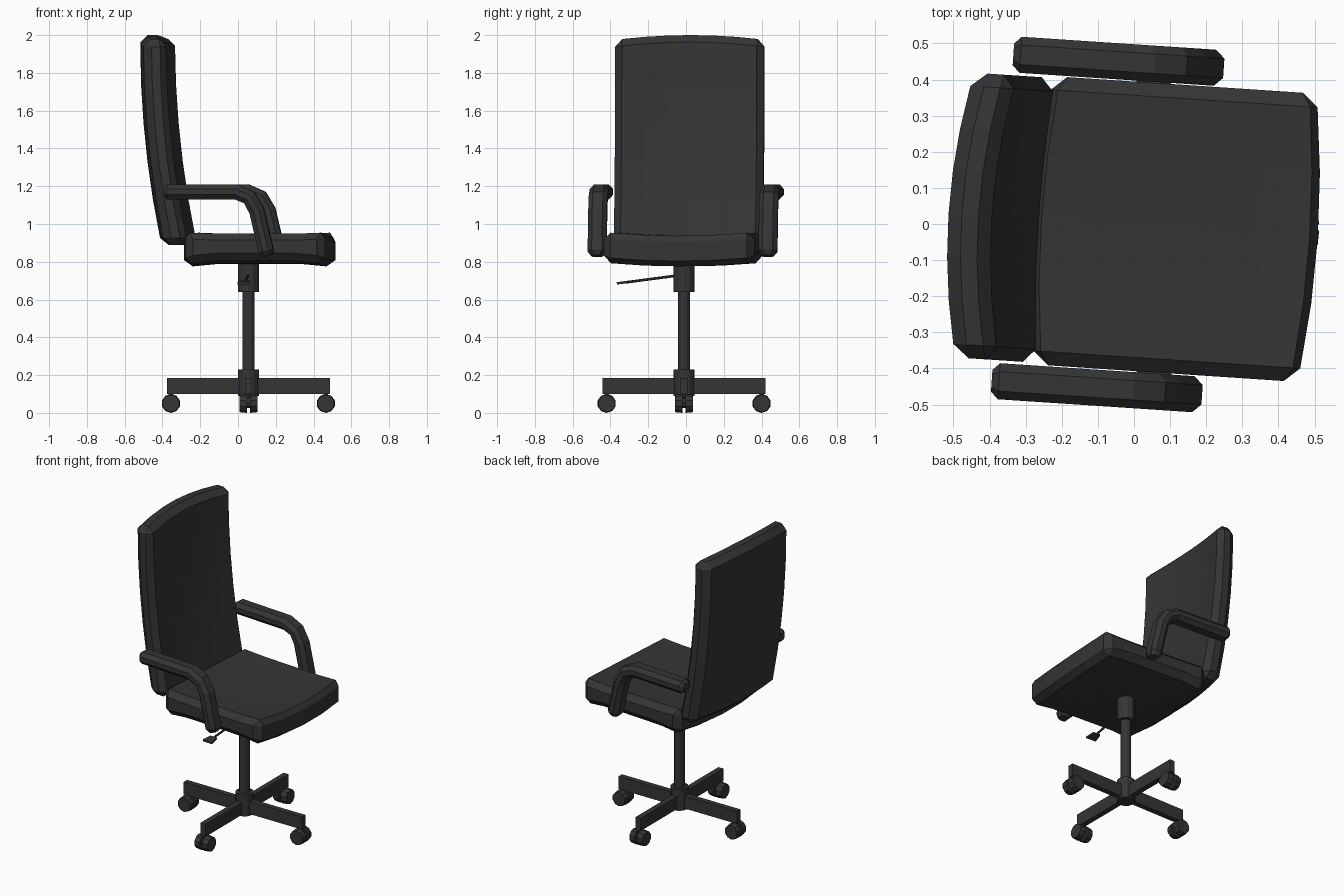
import bpy, bmesh, math
from mathutils import Vector, Matrix

if "Cube" in bpy.data.objects:
    bpy.data.objects.remove(bpy.data.objects["Cube"])

CX, CY = 0.055, -0.01            # column axis
TURN = Matrix.Rotation(math.radians(-3.8), 4, 'Z')
dark = bpy.data.materials.new("dark_grey")
dark.diffuse_color = (0.035, 0.035, 0.035, 1)
dark.use_nodes = True
dark.node_tree.nodes["Principled BSDF"].inputs["Base Color"].default_value = dark.diffuse_color


def finish(bm, name, turned=False):
    bmesh.ops.recalc_face_normals(bm, faces=bm.faces)
    me = bpy.data.meshes.new(name)
    bm.to_mesh(me)
    bm.free()
    me.materials.append(dark)
    ob = bpy.data.objects.new(name, me)
    bpy.context.collection.objects.link(ob)
    ob.matrix_world = Matrix.Translation((CX, CY, 0)) @ (TURN if turned else Matrix())
    return ob


def box(bm, size, mat=Matrix()):
    return bmesh.ops.create_cube(bm, size=1, matrix=mat @ Matrix.Diagonal((*size, 1)))['verts']


def cyl(bm, r1, r2, depth, mat, sides=12):
    bmesh.ops.create_cone(bm, cap_ends=True, segments=sides, radius1=r1, radius2=r2,
                          depth=depth, matrix=mat)


def cushion(name, size, centre, cuts, chamfer, bend):
    """Chamfered box, sliced along the given axes, then bent."""
    bm = bmesh.new()
    box(bm, size, Matrix.Translation(centre))
    bmesh.ops.bevel(bm, geom=bm.edges[:], offset=chamfer, segments=1, affect='EDGES', profile=0.5)
    for axis, n in cuts:
        for i in range(1, n):
            co = Vector(centre)
            co[axis] += (i / n - 0.5) * (size[axis] - 2 * chamfer)
            no = Vector((0, 0, 0))
            no[axis] = 1
            bmesh.ops.bisect_plane(bm, geom=bm.verts[:] + bm.edges[:] + bm.faces[:],
                                   plane_co=co, plane_no=no)
    for v in bm.verts:
        bend(v.co)
    return finish(bm, name, True)


# Seat: dished top, bowed front and rear edges, raised underside with a rim
def bend_seat(p):
    u, w = (p.x - 0.06) / 0.36, p.y / 0.4
    if p.z > 0.95 and abs(u) > 0.85:              # narrow chamfer at front and rear
        p.x += math.copysign(0.018, u)
    p.x += math.copysign(0.03, u) * min(1, abs(u)) * (1 - w * w)
    p.z -= 0.02 * (1 - w * w)
    p.z += (0.022 if p.z < 0.86 else -0.01) * max(0, 1 - u ** 6)


cushion("seat", (0.73, 0.80, 0.176), (0.06, 0, 0.874), [(0, 6), (1, 4)], 0.038, bend_seat)


# Backrest: reclining curve, wrapped round the sitter, thicker at the foot, arched top
def bend_back(p):
    w, front = p.y / 0.395, p.x > 0.02
    low = max(0, min(1, 1.95 - p.z))
    p.x += -0.51 + 0.10 * (1.95 - p.z) ** 2 + 0.045 * w * w
    if front:
        p.x += 0.025 * low * (1 - w * w)
    p.z += (0.025 * (1 - w * w) if p.z > 1.9 else 0)


cushion("backrest", (0.12, 0.79, 1.085), (0, 0, 1.4325), [(1, 6), (2, 5)], 0.037, bend_back)


# Armrests: chamfered section swept along a bent path
def armrest(name, side):
    path = [Vector((x - CX, z)) for x, z in
            [(-0.365, 1.17), (-0.345, 1.17), (0.02, 1.17), (0.09, 1.14),
             (0.13, 1.07), (0.18, 0.855), (0.186, 0.83)]]
    section = [(-.05, -.015), (-.027, -.04), (.027, -.04), (.05, -.015),
               (.05, .015), (.027, .04), (-.027, .04), (-.05, .015)]
    bm = bmesh.new()
    rings = []
    last = len(path) - 1
    for i, p in enumerate(path):
        t = ((path[min(i + 1, last)] - p).normalized() + (p - path[max(i - 1, 0)]).normalized()).normalized()
        n = Vector((-t.y, t.x))
        k = 0.6 if i in (0, last) else 1
        rings.append([bm.verts.new((p.x + n.x * b * k, side * 0.453 + a * k, p.y + n.y * b * k))
                      for a, b in section])
    for r, s in zip(rings, rings[1:]):
        for j in range(8):
            bm.faces.new((r[j], r[(j + 1) % 8], s[(j + 1) % 8], s[j]))
    bm.faces.new(rings[0])
    bm.faces.new(rings[-1])
    finish(bm, name, True)


armrest("left_armrest", 1)
armrest("right_armrest", -1)

# Column: hub, gas lift and sleeve
for name, r, z0, z1 in [("hub", 0.055, 0.09, 0.23), ("gas_lift", 0.032, 0.2, 0.66),
                        ("sleeve", 0.055, 0.64, 0.80)]:
    bm = bmesh.new()
    cyl(bm, r, r, z1 - z0, Matrix.Translation((0, 0, (z0 + z1) / 2)))
    finish(bm, name)

# Height lever: thin rod with a flat paddle
bm = bmesh.new()
a, b = Vector((0, -0.03, 0.728)), Vector((0, -0.31, 0.691))
tilt = (b - a).to_track_quat('Z', 'Y').to_matrix().to_4x4()
cyl(bm, 0.007, 0.007, (b - a).length, Matrix.Translation((a + b) / 2) @ tilt, 6)
paddle = box(bm, (0.07, 0.06, 0.012),
             Matrix.Translation((0, -0.325, 0.69)) @ Matrix.Rotation(0.13, 4, 'X'))
for v in paddle:
    if v.co.y > -0.325:
        v.co.x *= 0.7
finish(bm, "height_lever", True)

# Four base legs, each with a twin-wheel caster
for i in range(4):
    spin = Matrix.Rotation(i * math.pi / 2, 4, 'Z')
    bm = bmesh.new()
    box(bm, (0.41, 0.036, 0.083), spin @ Matrix.Translation((0.227, 0, 0.1425)))
    finish(bm, f"base_leg_{i + 1}")
    bm = bmesh.new()
    cyl(bm, 0.012, 0.012, 0.05, spin @ Matrix.Translation((0.41, 0, 0.085)), 8)
    cyl(bm, 0.03, 0.03, 0.05, spin @ Matrix.Translation((0.41, 0, 0.055))
        @ Matrix.Rotation(math.pi / 2, 4, 'X'), 8)
    for s in (-1, 1):
        face = Matrix.Rotation(-s * math.pi / 2, 4, 'X')
        cyl(bm, 0.05, 0.046, 0.04, spin @ Matrix.Translation((0.41, s * 0.028, 0.05)) @ face, 10)
    finish(bm, f"caster_{i + 1}")
